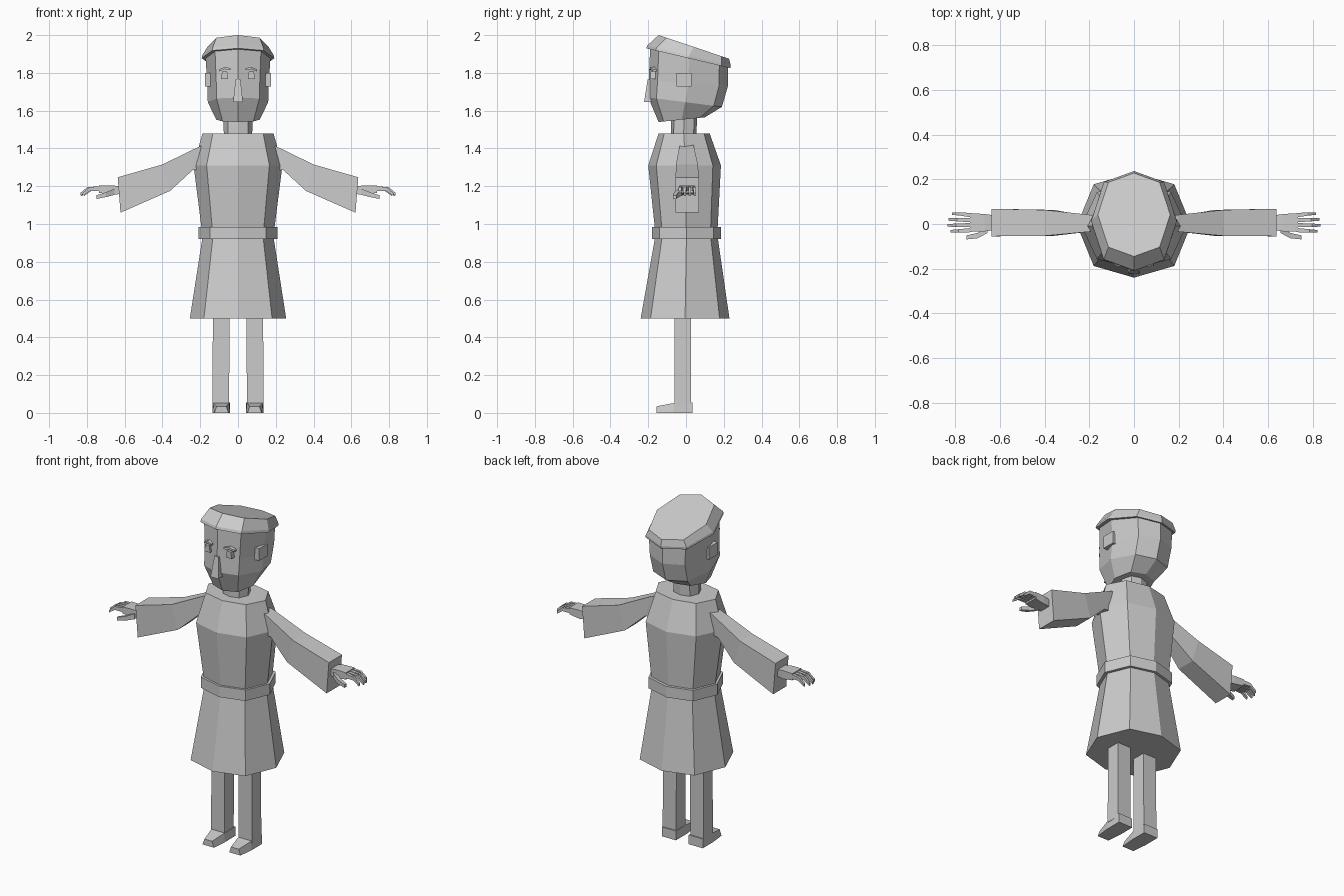
import bpy, bmesh, math
from mathutils import Vector

if "Cube" in bpy.data.objects:
    bpy.data.objects.remove(bpy.data.objects["Cube"])

clay = bpy.data.materials.new("plain grey")
clay.diffuse_color = (0.6, 0.6, 0.6, 1)
clay.use_nodes = True
clay.node_tree.nodes["Principled BSDF"].inputs["Base Color"].default_value = clay.diffuse_color


def loft(name, rings):
    """Skin equal-length rings of points and cap both ends."""
    bm = bmesh.new()
    vs = [[bm.verts.new(p) for p in r] for r in rings]
    n = len(vs[0])
    for a, b in zip(vs, vs[1:]):
        for i in range(n):
            j = (i + 1) % n
            bm.faces.new((a[i], a[j], b[j], b[i]))
    bm.faces.new(vs[0])
    bm.faces.new(vs[-1])
    bmesh.ops.recalc_face_normals(bm, faces=bm.faces)
    me = bpy.data.meshes.new(name)
    bm.to_mesh(me)
    bm.free()
    me.materials.append(clay)
    ob = bpy.data.objects.new(name, me)
    bpy.context.collection.objects.link(ob)
    return ob


def octagon(rx, yf, yb, zf, zb=None):
    """Eight-sided ring with corners on the axes; height runs from front to back."""
    zb = zf if zb is None else zb
    pts = []
    for k in range(8):
        a = k * math.pi / 4
        c, s = math.cos(a), math.sin(a)
        if k % 2:
            s *= 1.1
        t = (s + 1) / 2
        pts.append((rx * c, yf + (yb - yf) * t, zf + (zb - zf) * t))
    return pts


def rect_x(x0, x1, y0, y1, z0, z1):
    """Upright rectangle across an arm; x0 belongs to the top, x1 to the bottom."""
    return [(x1, y0, z0), (x1, y1, z0), (x0, y1, z1), (x0, y0, z1)]


def rect_z(x0, x1, y0, y1, z0, z1=None):
    """Flat rectangle; z0 belongs to the front, z1 to the back."""
    z1 = z0 if z1 is None else z1
    return [(x0, y0, z0), (x1, y0, z0), (x1, y1, z1), (x0, y1, z1)]


def pair(name, rings):
    """Build a part on both sides of the body."""
    loft("right_" + name, rings)
    loft("left_" + name, [[(-x, y, z) for x, y, z in r] for r in rings])


def digit(name, path, w, h):
    """Tapering finger following a path outward from the palm."""
    rings = []
    for i, (x, y, z) in enumerate(path):
        f = 1 - 0.2 * i
        rings.append(rect_x(x, x, y - w * f, y + w * f, z - h * f, z + h * f))
    pair(name, rings)


# Tunic, skirt and belt
loft("tunic", [octagon(0.187, -0.16, 0.165, 0.93), octagon(0.235, -0.2, 0.185, 1.31),
               octagon(0.188, -0.145, 0.125, 1.48)])
loft("skirt", [octagon(0.255, -0.24, 0.23, 0.5), octagon(0.185, -0.16, 0.165, 0.95)])
loft("belt", [octagon(0.208, -0.18, 0.185, 0.92), octagon(0.208, -0.18, 0.185, 0.985)])

# Neck, head and tilted cap
loft("neck", [octagon(0.075, -0.08, 0.055, 1.47), octagon(0.078, -0.08, 0.06, 1.6)])
loft("head", [octagon(0.115, -0.145, 0.1, 1.54, 1.565), octagon(0.16, -0.2, 0.19, 1.67, 1.62),
              octagon(0.163, -0.197, 0.222, 1.76, 1.73), octagon(0.172, -0.19, 0.222, 1.93, 1.84)])
loft("cap", [octagon(0.192, -0.21, 0.235, 1.93, 1.825), octagon(0.19, -0.205, 0.237, 1.945, 1.838),
             octagon(0.162, -0.145, 0.228, 2.0, 1.875)])

# Face
loft("nose", [rect_z(-0.026, 0.026, -0.222, -0.16, 1.645), rect_z(-0.013, 0.013, -0.203, -0.16, 1.765)])
pair("eye", [rect_z(0.052, 0.09, -0.188, -0.14, 1.768), rect_z(0.058, 0.084, -0.188, -0.14, 1.808)])
pair("brow", [rect_x(0.04, 0.04, -0.192, -0.14, 1.815, 1.825),
              rect_x(0.07, 0.07, -0.19, -0.14, 1.82, 1.832),
              rect_x(0.1, 0.1, -0.175, -0.13, 1.808, 1.818)])
pair("ear", [rect_z(0.14, 0.174, -0.05, 0.03, 1.727), rect_z(0.14, 0.174, -0.05, 0.03, 1.8)])

# Wide sleeves
pair("sleeve", [rect_x(0.16, 0.18, -0.03, 0.035, 1.29, 1.425),
                rect_x(0.205, 0.24, -0.035, 0.042, 1.285, 1.41),
                rect_x(0.4, 0.36, -0.053, 0.063, 1.175, 1.315),
                rect_x(0.637, 0.622, -0.055, 0.068, 1.06, 1.247)])

# Hands with fingers and thumb
pair("palm", [rect_x(0.6, 0.6, -0.025, 0.035, 1.16, 1.195),
              rect_x(0.67, 0.67, -0.033, 0.045, 1.155, 1.205),
              rect_x(0.735, 0.735, -0.035, 0.048, 1.165, 1.205)])
for i in range(4):
    y = -0.027 + i * 0.022
    reach = (0.0, 0.012, 0.008, -0.008)[i]
    digit("finger_%d" % (i + 1), [(0.725, y, 1.187), (0.785 + reach, y * 1.15, 1.185),
                                  (0.822 + reach, y * 1.2, 1.157)], 0.0095, 0.013)
digit("thumb", [(0.655, -0.025, 1.17), (0.7, -0.052, 1.155), (0.75, -0.06, 1.142)], 0.015, 0.016)

# Legs and shoes
pair("leg", [rect_z(0.047, 0.135, -0.06, 0.027, 0.04), rect_z(0.045, 0.133, -0.06, 0.025, 0.55)])
pair("shoe", [[(x0, y, 0), (x1, y, 0), (x1 - i, y, z), (x0 + i, y, z)] for x0, x1, y, z, i in
              ((0.05, 0.125, -0.155, 0.035, 0.012), (0.042, 0.135, -0.065, 0.052, 0.004),
               (0.042, 0.135, 0.035, 0.055, 0))])
